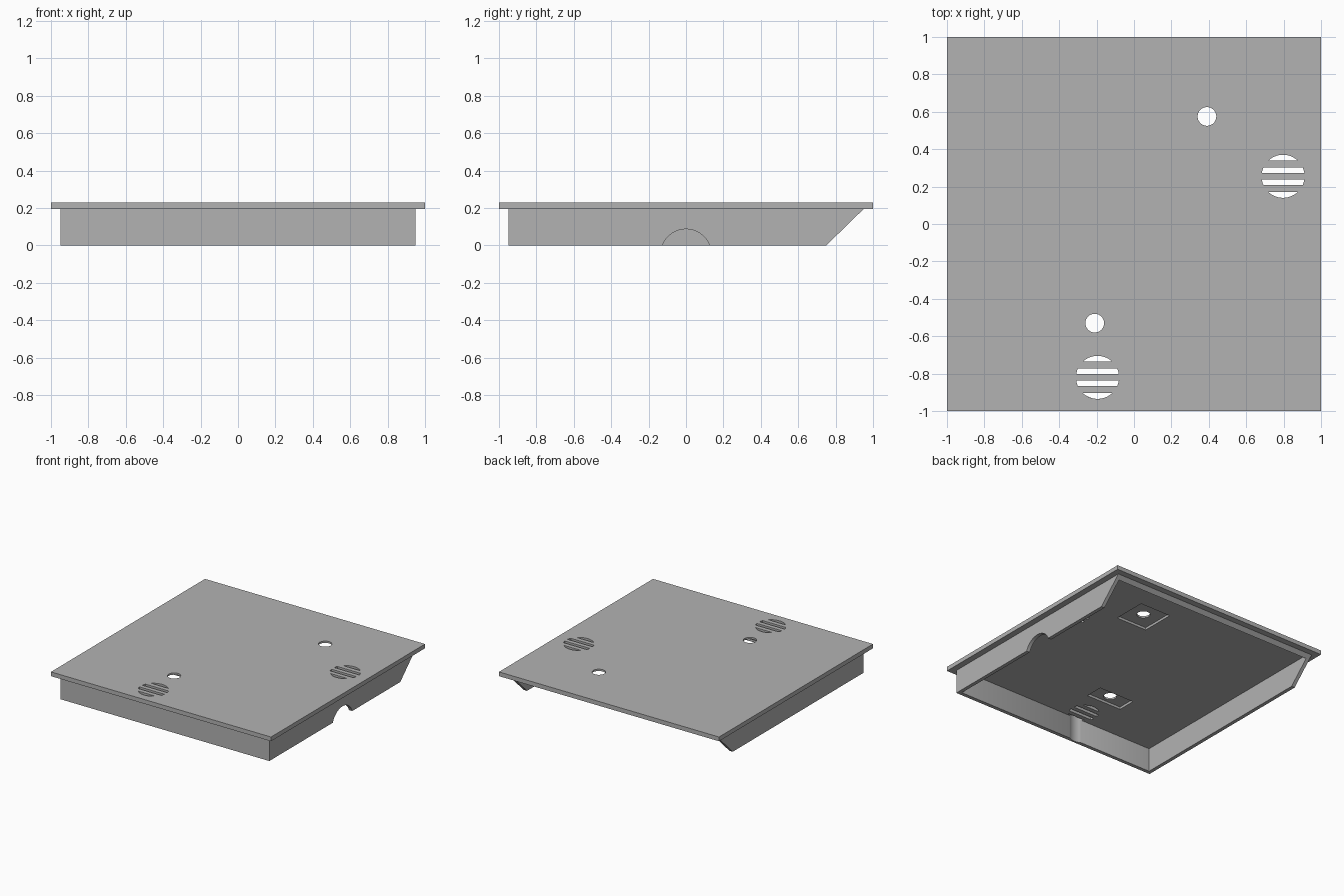
import bpy, bmesh, math
from mathutils import Vector

if "Cube" in bpy.data.objects:
    bpy.data.objects.remove(bpy.data.objects["Cube"], do_unlink=True)

TOP, UNDER = 0.23, 0.195      # cover plate faces
OUT, INN = 0.95, 0.92         # skirt outer and inner half widths
VENT_R = 0.115

grey = bpy.data.materials.new("plain_grey")
grey.use_nodes = True
grey.diffuse_color = (0.45, 0.45, 0.45, 1)
grey.node_tree.nodes["Principled BSDF"].inputs["Base Color"].default_value = (0.45, 0.45, 0.45, 1)


def prism(name, outline, sweep):
    """Extrude a closed outline of 3D points along a vector."""
    bm = bmesh.new()
    face = bm.faces.new([bm.verts.new(p) for p in outline])
    ext = bmesh.ops.extrude_face_region(bm, geom=[face], use_keep_orig=True)
    verts = [g for g in ext["geom"] if isinstance(g, bmesh.types.BMVert)]
    bmesh.ops.translate(bm, verts=verts, vec=Vector(sweep))
    bmesh.ops.recalc_face_normals(bm, faces=bm.faces)
    mesh = bpy.data.meshes.new(name)
    bm.to_mesh(mesh)
    bm.free()
    mesh.materials.append(grey)
    obj = bpy.data.objects.new(name, mesh)
    bpy.context.collection.objects.link(obj)
    return obj


def block(name, cx, cy, hx, hy, z0, z1):
    corners = [(-1, -1), (1, -1), (1, 1), (-1, 1)]
    return prism(name, [(cx + hx * a, cy + hy * b, z0) for a, b in corners], (0, 0, z1 - z0))


def disc(name, cx, cy, r, z0, z1, n=48):
    angles = [math.tau * i / n for i in range(n)]
    return prism(name, [(cx + r * math.cos(a), cy + r * math.sin(a), z0) for a in angles],
                 (0, 0, z1 - z0))


def slit(name, cx, cy, low, high, n=10):
    """Band of a disc between two y offsets, bounded by the disc's arcs."""
    a0, a1 = math.asin(low / VENT_R), math.asin(high / VENT_R)
    arc = [a0 + (a1 - a0) * i / n for i in range(n + 1)]
    arc += [math.pi - a for a in reversed(arc)]
    pts = []
    for a in arc:
        p = Vector((cx + VENT_R * math.cos(a), cy + VENT_R * math.sin(a), 0.1))
        if all((p - q).length > 1e-4 for q in pts):
            pts.append(p)
    return prism(name, pts, (0, 0, 0.3))


def cut(target, cutter):
    cutter.hide_render = True
    mod = target.modifiers.new("cut", "BOOLEAN")
    mod.operation, mod.solver, mod.object = "DIFFERENCE", "EXACT", cutter
    bpy.ops.object.select_all(action="DESELECT")
    bpy.context.view_layer.objects.active = target
    target.select_set(True)
    bpy.ops.object.modifier_apply(modifier=mod.name)
    bpy.data.objects.remove(cutter, do_unlink=True)


# Cover plate with two sensor holes, each in a shallow pocket underneath
plate = block("cover_plate", 0, 0, 1, 1, UNDER, TOP)
for x, y, hx, hy in [(0.39, 0.575, 0.14, 0.14), (-0.21, -0.53, 0.16, 0.075)]:
    cut(plate, block("pocket_cutter", x, y, hx, hy, 0.1, UNDER + 0.02))
    cut(plate, disc("hole_cutter", x, y, 0.05, 0.1, 0.4))

# Round vents made of four slits
vents = [(0.797, 0.255), (-0.195, -0.82)]
for x, y in vents:
    for low, high in [(0.018, 0.047), (0.084, VENT_R)]:
        cut(plate, slit("slit_cutter", x, y, low, high))
        cut(plate, slit("slit_cutter", x, y, -high, -low))

# Skirt frame under the plate
skirt = block("skirt_frame", 0, 0, OUT, OUT, 0, UNDER)
cut(skirt, block("inside_cutter", 0, 0, INN, INN, -0.1, 0.4))

# Slanted cut that opens the back
slope = (OUT - 0.75) / UNDER
cut(skirt, prism("slant_cutter",
                 [(-1.2, 0.75 - 0.1 * slope, -0.1), (-1.2, 0.75 + 0.3 * slope, 0.3), (-1.2, 1.5, -0.1)],
                 (2.4, 0, 0)))

# Arched notch in the +x side wall
arch = [math.tau * i / 64 for i in range(64)]
cut(skirt, prism("arch_cutter",
                 [(0.8, 0.135 * math.cos(a), 0.135 * math.sin(a) - 0.048) for a in arch],
                 (0.4, 0, 0)))

# Clearance for the front vent in the front wall
cut(skirt, disc("vent_clearance_cutter", *vents[1], VENT_R, -0.1, 0.4))

# Smooth the round cuts and keep the flat edges sharp
bpy.ops.object.select_all(action="DESELECT")
for obj in (plate, skirt):
    obj.select_set(True)
bpy.context.view_layer.objects.active = plate
bpy.ops.object.shade_smooth_by_angle(angle=math.radians(30))
